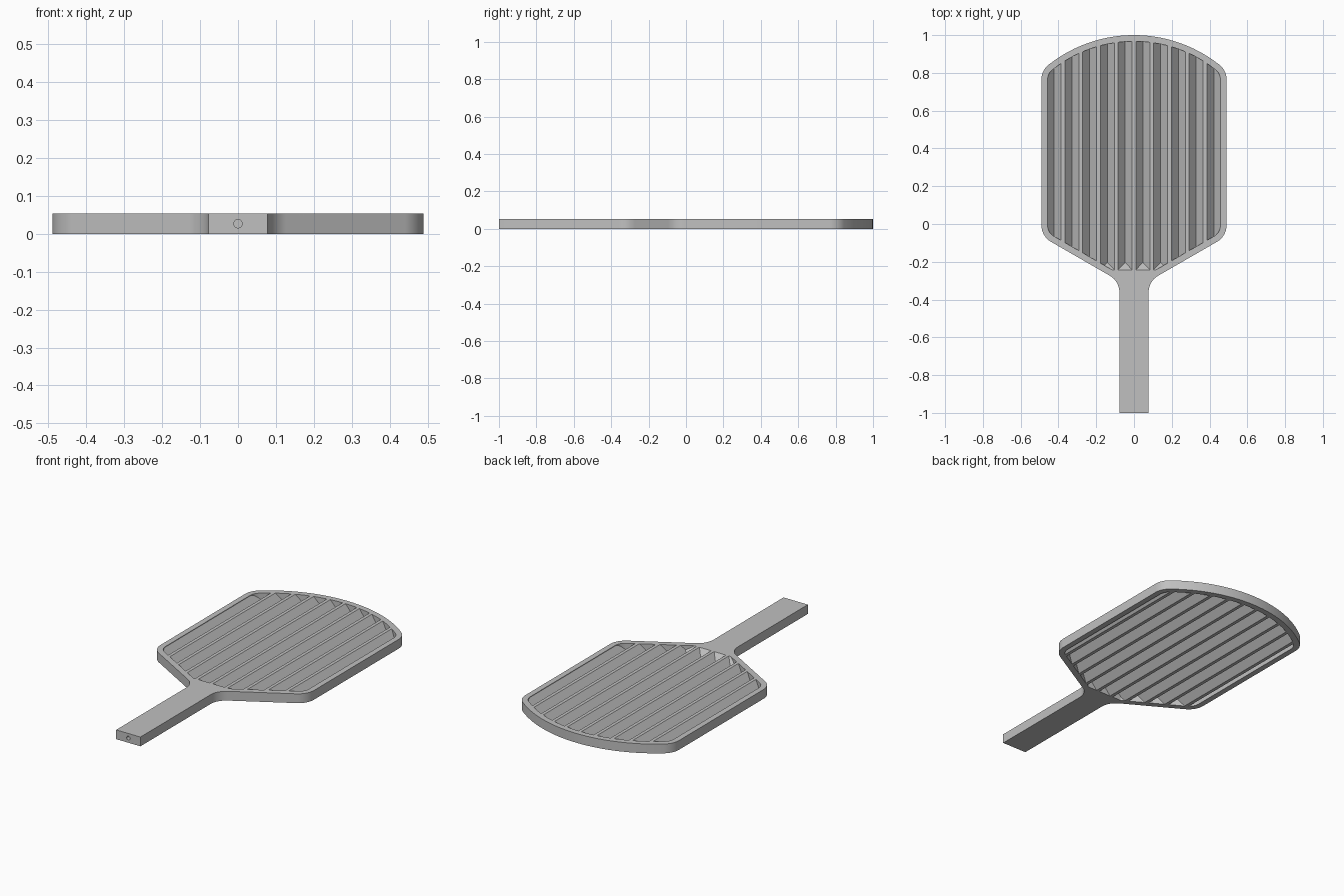
import bpy, bmesh, math
from mathutils import Vector

if "Cube" in bpy.data.objects:
    bpy.data.objects.remove(bpy.data.objects["Cube"])

H = 0.0535                  # thickness
PITCH, BAR = 0.094, 0.019
HALF = (PITCH - BAR) / 2    # half width of a groove
DEPTH = 0.044

grey = bpy.data.materials.new("light_grey")
grey.use_nodes = True
grey.diffuse_color = (0.53, 0.53, 0.53, 1)
grey.node_tree.nodes["Principled BSDF"].inputs["Base Color"].default_value = grey.diffuse_color


def finish(name, bm):
    bmesh.ops.recalc_face_normals(bm, faces=bm.faces)
    mesh = bpy.data.meshes.new(name)
    bm.to_mesh(mesh)
    bm.free()
    mesh.materials.append(grey)
    obj = bpy.data.objects.new(name, mesh)
    bpy.context.collection.objects.link(obj)
    return obj


def prism(name, points, move):
    """Extrude a closed outline of 3D points along a vector."""
    bm = bmesh.new()
    face = bm.faces.new([bm.verts.new(p) for p in points])
    new = bmesh.ops.extrude_face_region(bm, geom=[face], use_keep_orig=True)["geom"]
    bmesh.ops.translate(bm, vec=move, verts=[v for v in new if isinstance(v, bmesh.types.BMVert)])
    return finish(name, bm)


def boolean(obj, cutter, operation):
    cutter.hide_render = True
    mod = obj.modifiers.new("cut", 'BOOLEAN')
    mod.object, mod.operation, mod.solver = cutter, operation, 'EXACT'
    bpy.context.view_layer.objects.active = obj
    bpy.ops.object.modifier_apply(modifier=mod.name)


def fillet(before, corner, after, radius, steps=10):
    """Round one corner of a 2D path."""
    a, c, b = Vector(before), Vector(corner), Vector(after)
    u, v = (a - c).normalized(), (b - c).normalized()
    half = u.angle(v) / 2
    centre = c + (u + v).normalized() * radius / math.sin(half)
    start = c + u * radius / math.tan(half) - centre
    end = c + v * radius / math.tan(half) - centre
    rays = [start.lerp(end, i / steps).normalized() for i in range(steps + 1)]
    return [tuple(centre + ray * radius) for ray in rays]


def outline(corners, radii, crown, arc_radius, arc_x):
    """Right half path with rounded corners and a crown arc, mirrored to the left."""
    arc = []
    for i in range(13):
        x = arc_x * (1 - i / 12)
        arc.append((x, crown - arc_radius + math.sqrt(arc_radius ** 2 - x * x)))
    path = corners + arc[:1]
    half = [path[0]]
    for i, r in enumerate(radii, 1):
        half += fillet(path[i - 1], path[i], path[i + 1], r)
    half += arc
    return half + [(-x, y) for x, y in reversed(half) if x > 0]


# Paddle outline and the opening inside its rim
outer = outline([(0.0775, -1), (0.0775, -0.303), (0.49, -0.065), (0.49, 0.815)],
                [0.1, 0.1, 0.1], 1.0, 0.73, 0.42)
inner = outline([(0.112, -0.245), (0.458, -0.045), (0.458, 0.797)],
                [0.067, 0.067], 0.967, 0.697, 0.395)

frame = prism("rim_and_handle", [(x, y, 0) for x, y in outer], (0, 0, H))
opening = prism("opening_cutter", [(x, y, -0.1) for x, y in inner], (0, 0, 0.3))
boolean(frame, opening, 'DIFFERENCE')

# Small round hole in the handle end
ring = [math.tau * i / 24 for i in range(24)]
hole = prism("hole_cutter", [(0.011 * math.cos(t), -1.1, H / 2 + 0.011 * math.sin(t)) for t in ring],
             (0, 0.3, 0))
boolean(frame, hole, 'DIFFERENCE')

# Corrugated slats: sharp grooves above and below, offset by half a pitch
w = BAR / 2
top, bottom = [], []
for k in range(-5, 6):
    x = k * PITCH
    top += [(x - w, H), (x + w, H)]
    bottom.append((x, DEPTH))
    if k < 5:
        mid = x + PITCH / 2
        top.append((mid, H - DEPTH))
        bottom += [(mid - w, 0), (mid + w, 0)]
section = top + bottom[::-1]
slats = prism("corrugated_slats", [(x, -0.3, z) for x, z in section], (0, 1.4, 0))
boolean(slats, opening, 'INTERSECT')

# Sloped ends of the four middle grooves next to the handle
for i in range(4):
    c = (i - 1.5) * PITCH
    bm = bmesh.new()
    for y in (-0.26, -0.243):
        for side in (-HALF, HALF):
            bm.verts.new((c + side, y, H))
    bm.verts.new((c, -0.26, H - DEPTH))
    bm.verts.new((c, -0.203, H - DEPTH))
    bmesh.ops.convex_hull(bm, input=bm.verts)
    groove_end = finish(f"groove_end_{i + 1}", bm)
    outer_body = prism("outline_cutter", [(x, y, -0.1) for x, y in outer], (0, 0, 0.3))
    boolean(groove_end, outer_body, 'INTERSECT')
    bpy.data.objects.remove(outer_body)

for cutter in (opening, hole):
    bpy.data.objects.remove(cutter)

# Smooth rounded walls, keep edges crisp
bpy.ops.object.select_all(action='DESELECT')
frame.select_set(True)
bpy.context.view_layer.objects.active = frame
bpy.ops.object.shade_smooth_by_angle(angle=math.radians(30))
